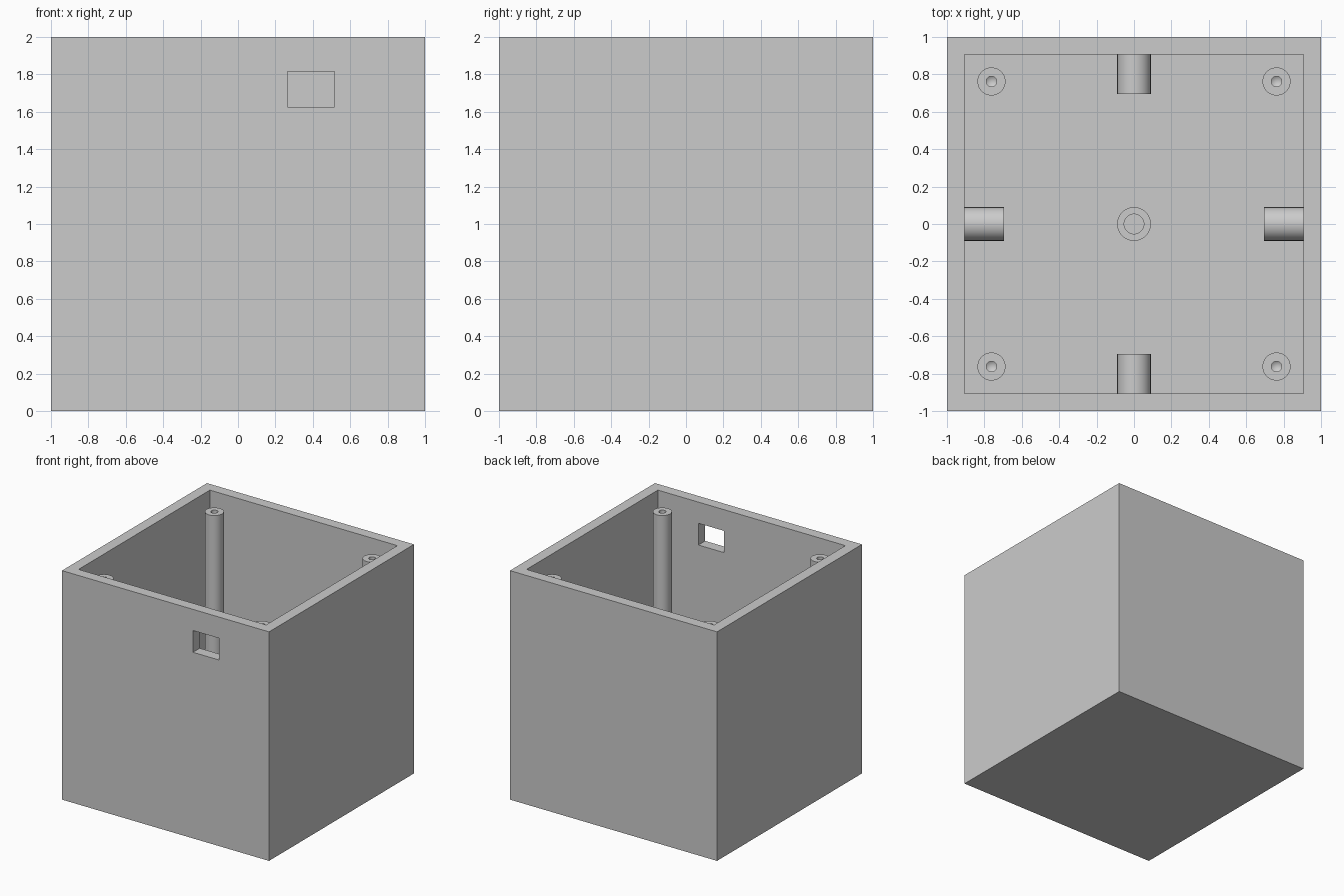
import bpy
import bmesh
from math import radians
from mathutils import Matrix, Vector

WALL = 0.094
INNER = 1 - WALL

default = bpy.context.scene.objects.get("Cube")
if default:
    bpy.data.objects.remove(default, do_unlink=True)

grey = bpy.data.materials.new("plain grey")
grey.use_nodes = True
colour = (0.6, 0.6, 0.6, 1)
grey.diffuse_color = colour
grey.node_tree.nodes["Principled BSDF"].inputs["Base Color"].default_value = colour


def finish(name, bm):
    """Turn a bmesh into a linked object with the shared material."""
    bmesh.ops.recalc_face_normals(bm, faces=bm.faces)
    mesh = bpy.data.meshes.new(name)
    bm.to_mesh(mesh)
    bm.free()
    mesh.materials.append(grey)
    obj = bpy.data.objects.new(name, mesh)
    bpy.context.collection.objects.link(obj)
    return obj


def activate(obj):
    bpy.ops.object.select_all(action="DESELECT")
    obj.select_set(True)
    bpy.context.view_layer.objects.active = obj


def block(name, low, high):
    """Axis-aligned box between two corners."""
    low, high = Vector(low), Vector(high)
    bm = bmesh.new()
    bmesh.ops.create_cube(bm, size=1, matrix=Matrix.Translation((low + high) / 2)
                          @ Matrix.Diagonal((high - low).to_4d()))
    return finish(name, bm)


def lathe(name, profile, base, axis):
    """Revolve (radius, height) points and stand the result on base along axis."""
    bm = bmesh.new()
    verts = [bm.verts.new((r, 0, h)) for r, h in profile]
    edges = [bm.edges.new(pair) for pair in zip(verts, verts[1:])]
    bmesh.ops.spin(bm, geom=verts + edges, cent=(0, 0, 0), axis=(0, 0, 1),
                   angle=radians(360), steps=48)
    bmesh.ops.remove_doubles(bm, verts=bm.verts, dist=1e-5)
    obj = finish(name, bm)
    turn = Vector((0, 0, 1)).rotation_difference(Vector(axis)).to_matrix().to_4x4()
    obj.data.transform(Matrix.Translation(base) @ turn)
    activate(obj)
    bpy.ops.object.shade_smooth_by_angle(angle=radians(30))
    return obj


# Open-topped box with a cavity and a cable window in the front wall
box = block("box_shell", (-1, -1, 0), (1, 1, 2))
cutters = [
    block("cavity_cutter", (-INNER, -INNER, WALL), (INNER, INNER, 2.2)),
    block("window_cutter", (0.265, -1.1, 1.625), (0.515, -0.8, 1.815)),
]
activate(box)
for cutter in cutters:
    cutter.hide_render = True
    cut = box.modifiers.new("cut", "BOOLEAN")
    cut.operation = "DIFFERENCE"
    cut.solver = "EXACT"
    cut.object = cutter
    bpy.ops.object.modifier_apply(modifier=cut.name)
    bpy.data.objects.remove(cutter, do_unlink=True)

# Corner screw posts with drilled pilot holes
post_top = 1.906 - WALL
post = [(0, 0), (0.075, 0), (0.075, post_top), (0.028, post_top),
        (0.028, post_top - 0.2), (0, post_top - 0.22)]
for side, x in (("right", -0.762), ("left", 0.762)):
    for end, y in (("front", -0.762), ("back", 0.762)):
        lathe(f"screw_post_{end}_{side}", post, (x, y, WALL), (0, 0, 1))

# Short hollow sockets at the middle of the floor and each wall
socket = [(0, 0), (0.09, 0), (0.09, 0.21), (0.053, 0.21), (0.053, 0.002), (0, 0.002)]
lathe("socket_floor", socket, (0, 0, WALL), (0, 0, 1))
for name, axis in (("front", (0, 1, 0)), ("back", (0, -1, 0)),
                   ("right", (1, 0, 0)), ("left", (-1, 0, 0))):
    base = Vector((0, 0, 1)) - INNER * Vector(axis)
    lathe(f"socket_{name}", socket, base, axis)
